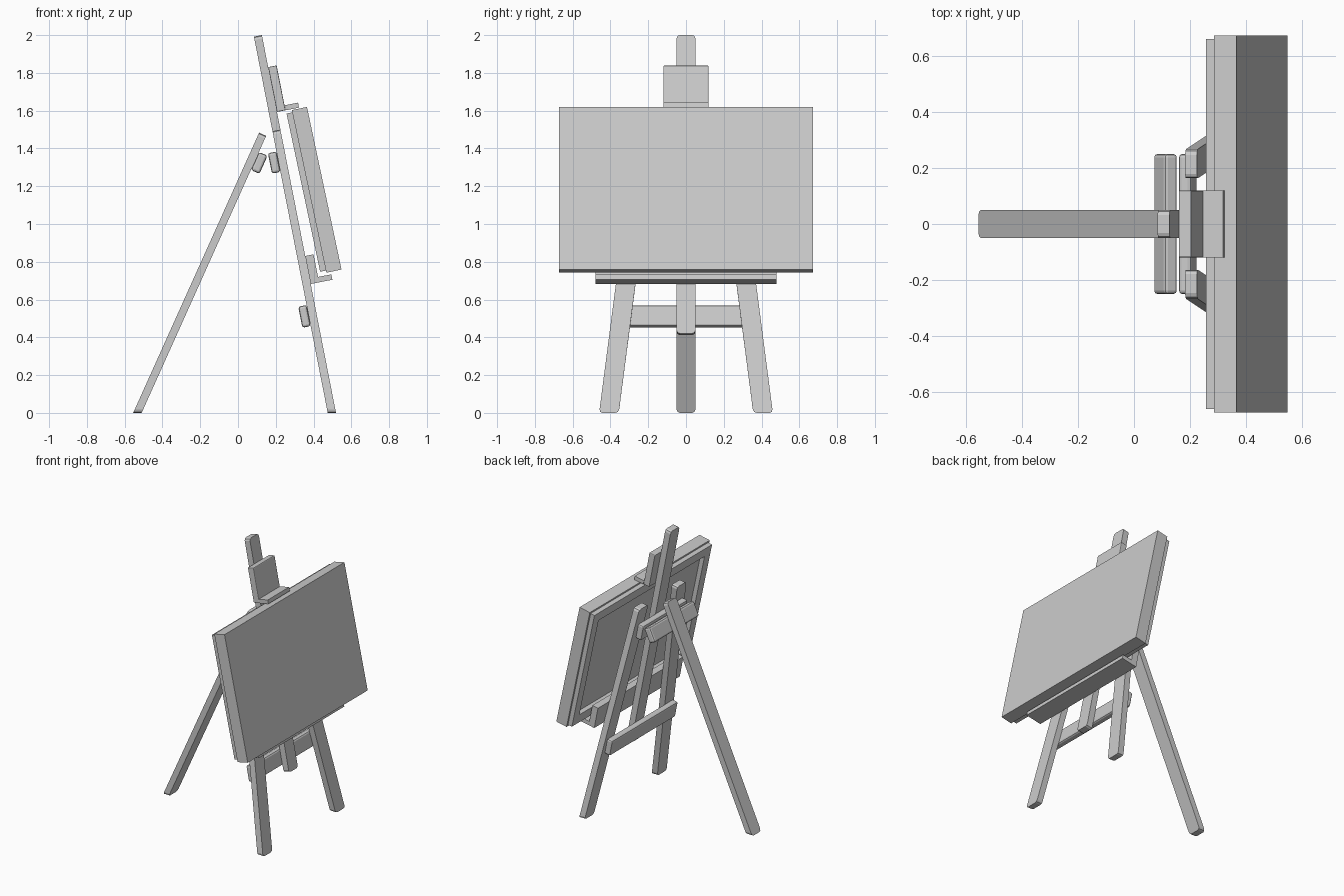
import bpy, bmesh, math
from mathutils import Vector

if "Cube" in bpy.data.objects:
    bpy.data.objects.remove(bpy.data.objects["Cube"])


def frame(origin, lean):
    """Leaning plane: u runs up the plane, y across it, n out towards +x."""
    s, c = math.sin(math.radians(lean)), math.cos(math.radians(lean))
    ox, oz = origin
    return lambda u, y, n: Vector((ox - u * s + n * c, y, oz + u * c + n * s))


EASEL = frame((0.475, 0), 11.1)     # n = 0 is the back of the front legs
REAR = frame((-0.51, 0), -24.2)     # n = 0 is the front of the rear leg
CANVAS = frame((0.548, 0.759), 12)  # n = 0 is the painted face


def plank(name, fr, u, n, half, y_bot=0.0, y_top=0.0, ends=0.0, bevel=0.0, ground=False):
    """Board in a leaning frame; 'ends' rounds only its face corners, 'bevel' all edges."""
    bm = bmesh.new()
    rings = []
    for nn in n:
        ring = []
        for uu, yc, sides in ((u[0], y_bot, (-1, 1)), (u[1], y_top, (1, -1))):
            for s in sides:
                p = fr(uu, yc + s * half, nn)
                if ground and uu == u[0]:
                    # slide the foot along the board to the floor
                    d = fr(1, 0, 0) - fr(0, 0, 0)
                    p -= d * (p.z / d.z)
                ring.append(bm.verts.new(p))
        rings.append(ring)
    bm.faces.new(rings[0])
    bm.faces.new(rings[1])
    across = []
    for i in range(4):
        j = (i + 1) % 4
        bm.faces.new((rings[0][i], rings[0][j], rings[1][j], rings[1][i]))
    for a, b in zip(*rings):
        across.append(bm.edges.get((a, b)))
    bmesh.ops.recalc_face_normals(bm, faces=bm.faces[:])
    if ends:
        bmesh.ops.bevel(bm, geom=across, offset=ends, segments=2, profile=0.5, affect='EDGES')
    if bevel:
        bmesh.ops.bevel(bm, geom=bm.edges[:], offset=bevel, segments=2, profile=0.5, affect='EDGES')
    me = bpy.data.meshes.new(name)
    bm.to_mesh(me)
    bm.free()
    ob = bpy.data.objects.new(name, me)
    bpy.context.collection.objects.link(ob)
    return ob


# Upright mast and splayed front legs
plank("mast", EASEL, (0.42, 2.03), (0, 0.043), 0.05, ends=0.018)
for side, label in ((1, "left"), (-1, "right")):
    plank("front_leg_" + label, EASEL, (0, 1.52), (0, 0.043), 0.052,
          y_bot=side * 0.408, y_top=side * 0.213, ends=0.018, ground=True)

# Rear leg with its hinge bar
plank("rear_leg", REAR, (0, 1.608), (-0.041, 0), 0.05, ends=0.018, ground=True)
plank("hinge_bar", REAR, (1.41, 1.515), (0, 0.05), 0.25, bevel=0.012)

# Crossbars behind the front legs
plank("upper_crossbar", EASEL, (1.30, 1.41), (-0.046, 0), 0.25, bevel=0.012)
plank("lower_crossbar", EASEL, (0.468, 0.582), (-0.045, 0), 0.37, bevel=0.012)

# Lower tray and upper clamp, each a backing board with a ledge
plank("tray_back", EASEL, (0.687, 0.838), (0.043, 0.088), 0.48)
plank("tray_ledge", EASEL, (0.687, 0.716), (0.088, 0.160), 0.48)
plank("clamp_back", EASEL, (1.615, 1.857), (0.043, 0.089), 0.12, bevel=0.005)
plank("clamp_ledge", EASEL, (1.615, 1.642), (0.089, 0.162), 0.12)

# Canvas with an open stretcher frame on its back
H = 0.88
plank("canvas", CANVAS, (0, H), (-0.082, 0), 0.673)
bar, inset, n_bar = 0.065, 0.012, (-0.113, -0.082)
plank("stretcher_bottom", CANVAS, (inset, inset + bar), n_bar, 0.66)
plank("stretcher_top", CANVAS, (H - inset - bar, H - inset), n_bar, 0.66)
for side, label in ((1, "left"), (-1, "right")):
    yc = side * (0.66 - bar / 2)
    plank("stretcher_" + label, CANVAS, (inset + bar, H - inset - bar), n_bar, bar / 2, yc, yc)
